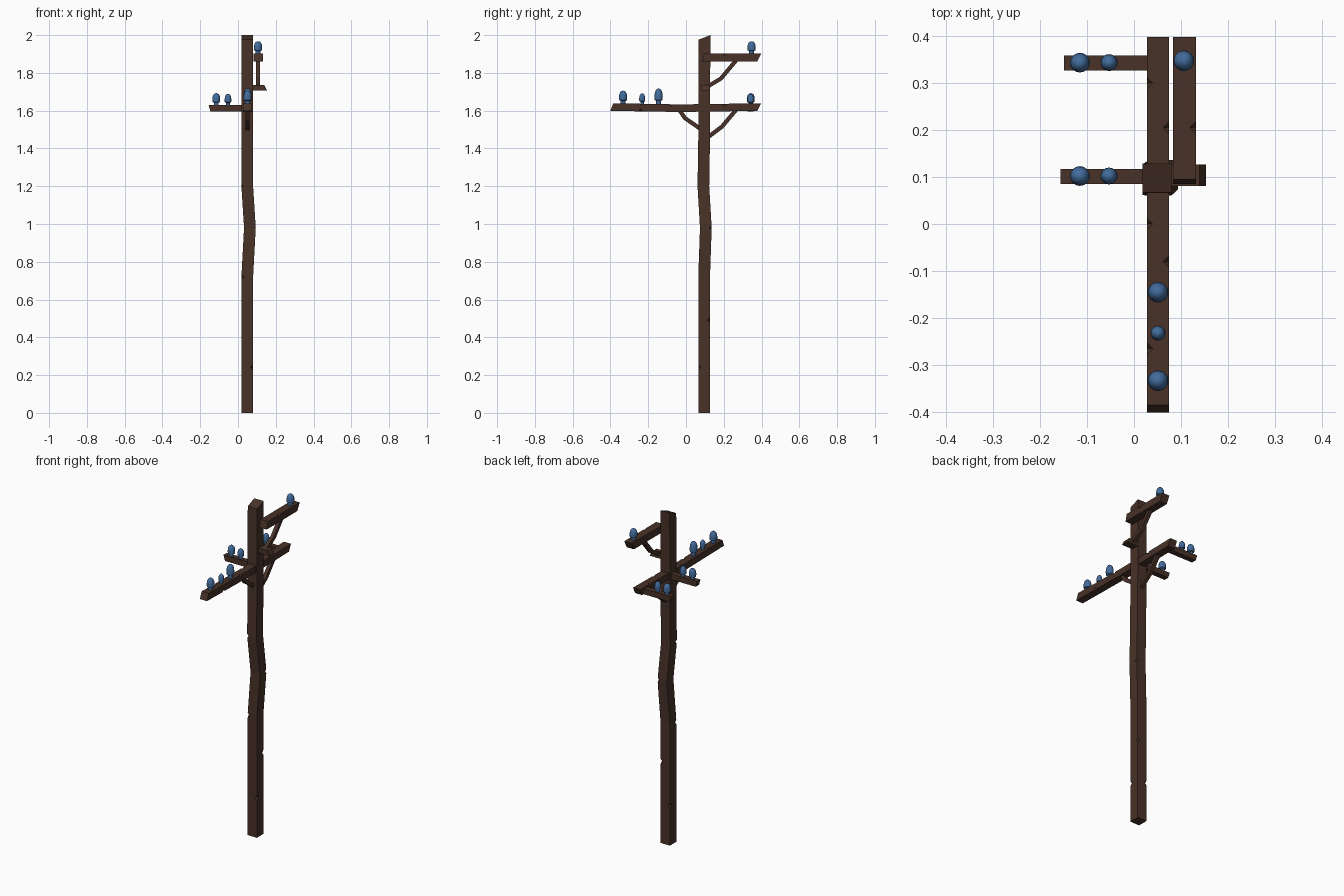
import bpy, bmesh, math
from mathutils import Vector

cube = bpy.data.objects.get("Cube")
if cube:
    bpy.data.objects.remove(cube, do_unlink=True)


def material(name, colour):
    m = bpy.data.materials.new(name)
    m.use_nodes = True
    m.diffuse_color = colour
    bsdf = m.node_tree.nodes["Principled BSDF"]
    bsdf.inputs["Base Color"].default_value = colour
    bsdf.inputs["Roughness"].default_value = 0.8
    return m


WOOD = material("dark brown wood", (0.065, 0.032, 0.021, 1))
GLASS = material("blue glass", (0.055, 0.15, 0.33, 1))
X, Y, Z = Vector((1, 0, 0)), Vector((0, 1, 0)), Vector((0, 0, 1))


def make_object(name, bm, mat):
    bmesh.ops.recalc_face_normals(bm, faces=bm.faces)
    mesh = bpy.data.meshes.new(name)
    bm.to_mesh(mesh)
    bm.free()
    mesh.materials.append(mat)
    obj = bpy.data.objects.new(name, mesh)
    bpy.context.collection.objects.link(obj)
    return obj


def carve(obj, spots, size):
    """Cut small wedge notches centred on the given edge points."""
    bm = bmesh.new()
    for spot in spots:
        made = bmesh.ops.create_uvsphere(bm, u_segments=4, v_segments=2, radius=size)
        bmesh.ops.translate(bm, verts=made["verts"], vec=spot)
    cutter = make_object("notch_cutter", bm, WOOD)
    cutter.hide_render = True
    mod = obj.modifiers.new("notches", 'BOOLEAN')
    mod.operation, mod.object, mod.solver = 'DIFFERENCE', cutter, 'EXACT'
    bpy.context.view_layer.update()
    graph = bpy.context.evaluated_depsgraph_get()
    carved = bpy.data.meshes.new_from_object(obj.evaluated_get(graph))
    obj.modifiers.clear()
    obj.data = carved
    bpy.data.objects.remove(cutter, do_unlink=True)


def beam(name, path, u, v, hu, hv, slant=(0, 0)):
    """Four-sided timber along a path; slant skews each end along the grain."""
    path = [Vector(p) for p in path]
    grain = (path[-1] - path[0]).normalized()
    bm = bmesh.new()
    rings = []
    for i, p in enumerate(path):
        skew = slant[0] if i == 0 else slant[1] if i == len(path) - 1 else 0
        rings.append([bm.verts.new(p + u * hu * a + v * hv * b + grain * skew * b)
                      for a, b in ((-1, -1), (1, -1), (1, 1), (-1, 1))])
    for r, s in zip(rings, rings[1:]):
        for k in range(4):
            n = (k + 1) % 4
            bm.faces.new((r[k], r[n], s[n], s[k]))
    bm.faces.new(rings[0])
    bm.faces.new(rings[-1])
    return make_object(name, bm, WOOD)


def brace(name, path):
    direction = (Vector(path[-1]) - Vector(path[0])).normalized()
    return beam(name, path, X, direction.cross(X), 0.011, 0.011)


# Crooked pole with a slanted top
PX, PY, HALF = 0.049, 0.096, 0.031
pole = beam("pole", [(PX, PY, 0), (PX, PY, 0.72), (PX + 0.014, PY + 0.009, 0.98),
                     (PX, PY - 0.004, 1.2), (PX, PY, 1.45), (PX, PY + 0.002, 1.988)],
            X, Y, HALF, HALF, (0, 0.012))
notches = [(-1, -1, 0.72), (-1, -1, 1.2), (1, 1, 0.49), (1, -1, 0.24), (-1, 1, 0.24)]
spots = [(PX + a * HALF, PY + b * HALF, z) for a, b, z in notches]
spots.append((PX + HALF + 0.014, PY + HALF + 0.009, 0.98))
carve(pole, spots, 0.015)

# Long crossarm running front to back through the pole
crossarm = beam("long_crossarm", [(0.051, -0.393, 1.619), (0.051, -0.03, 1.613),
                                  (0.051, 0.387, 1.619)],
                X, Z, 0.0235, 0.02, (0.008, 0.01))
carve(crossarm, [(0.0745, 0.205, 1.636), (0.0275, 0.3, 1.637), (0.0275, 0.0, 1.634),
                 (0.0745, -0.08, 1.634), (0.0275, -0.265, 1.637),
                 (0.0745, -0.24, 1.597)], 0.013)

# Upper arm fixed to the left side of the pole
upper = beam("upper_arm", [(0.107, 0.09, 1.881), (0.107, 0.387, 1.881)],
             X, Z, 0.0245, 0.022, (0.005, 0.011))
carve(upper, [(0.1315, 0.205, 1.903)], 0.013)

# Side arms and the bracket that holds the upper brace
beam("pole_side_arm", [(-0.151, 0.101, 1.613), (0.05, 0.101, 1.613)],
     Y, Z, 0.016, 0.017, (-0.005, 0))
beam("rear_side_arm", [(-0.144, 0.342, 1.613), (0.05, 0.342, 1.613)],
     Y, Z, 0.016, 0.017, (-0.005, 0))
beam("brace_bracket", [(0.06, 0.104, 1.721), (0.146, 0.104, 1.721)],
     Y, Z, 0.023, 0.014, (0, -0.007))

# Bent braces under the arms
brace("upper_brace", [(0.105, 0.105, 1.722), (0.105, 0.185, 1.77), (0.105, 0.27, 1.872)])
brace("rear_brace", [(0.051, 0.11, 1.455), (0.051, 0.19, 1.515), (0.051, 0.27, 1.61)])
brace("front_brace", [(0.051, -0.04, 1.61), (0.051, -0.005, 1.56), (0.051, 0.075, 1.505)])


def insulator(name, x, y, base, top, radius):
    """Narrow neck below a domed cap, turned around the vertical axis."""
    h = top - base + 0.004
    profile = [(0, 0), (0.6, 0), (0.6, 0.25), (0.95, 0.3), (1, 0.5),
               (0.92, 0.72), (0.7, 0.89), (0.38, 0.98), (0, 1)]
    bm = bmesh.new()
    verts = [bm.verts.new((r * radius, 0, t * h)) for r, t in profile]
    edges = [bm.edges.new(pair) for pair in zip(verts, verts[1:])]
    bmesh.ops.spin(bm, geom=verts + edges, cent=(0, 0, 0), axis=Z,
                   angle=math.tau, steps=16)
    bmesh.ops.remove_doubles(bm, verts=bm.verts, dist=0.0001)
    obj = make_object(name, bm, GLASS)
    obj.location = (x, y, base - 0.004)
    bpy.ops.object.select_all(action='DESELECT')
    obj.select_set(True)
    bpy.context.view_layer.objects.active = obj
    bpy.ops.object.shade_smooth_by_angle(angle=math.radians(40))


# Insulators standing on the arms
insulator("upper_insulator", 0.106, 0.347, 1.903, 1.967, 0.022)
insulator("front_insulator_outer", 0.051, -0.333, 1.638, 1.706, 0.022)
insulator("front_insulator_middle", 0.051, -0.232, 1.636, 1.692, 0.016)
insulator("front_insulator_inner", 0.051, -0.145, 1.635, 1.717, 0.022)
for arm, y in (("pole", 0.102), ("rear", 0.343)):
    insulator(arm + "_side_insulator_outer", -0.115, y, 1.63, 1.693, 0.021)
    insulator(arm + "_side_insulator_inner", -0.053, y, 1.63, 1.689, 0.018)
